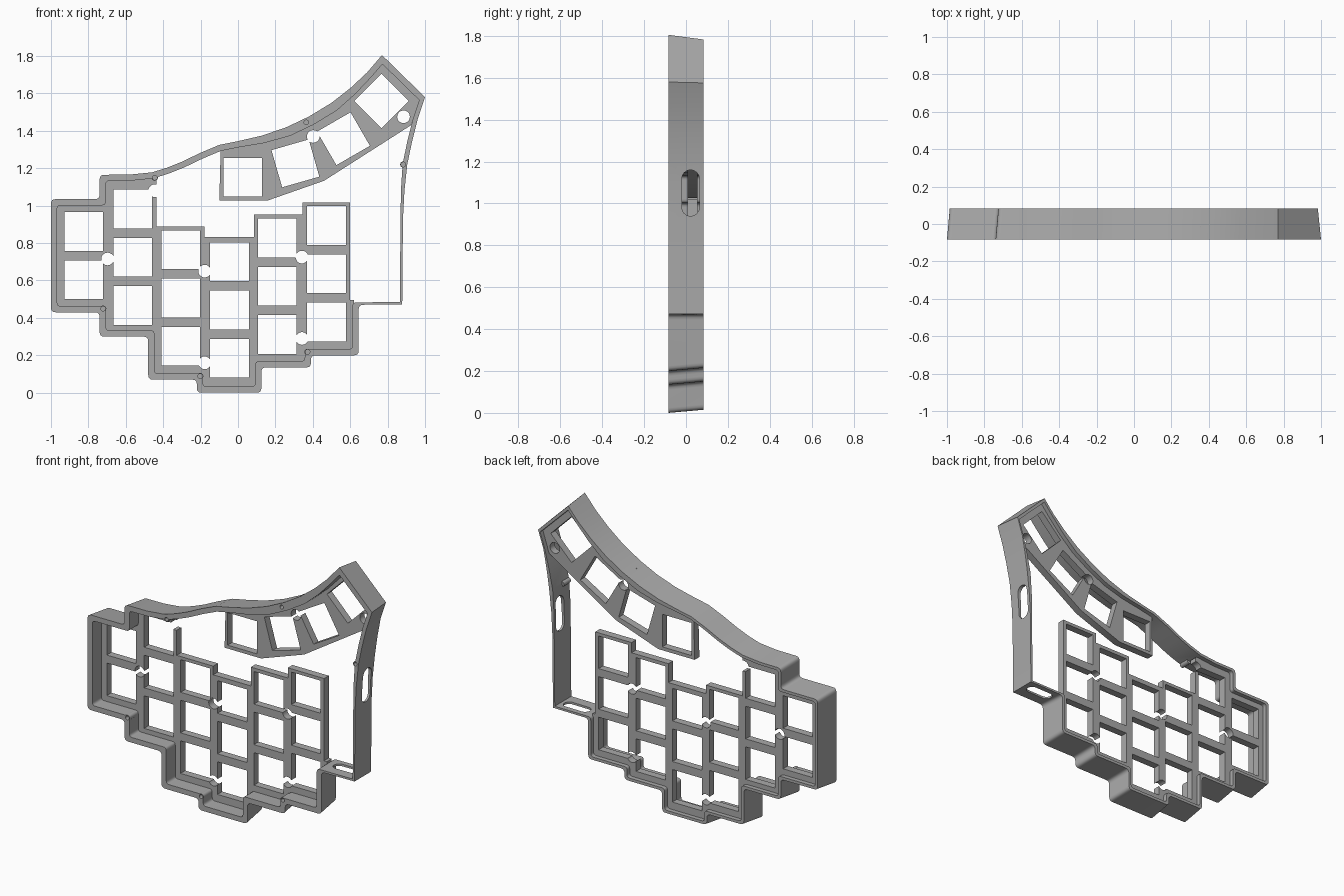
import bpy, bmesh, math
from mathutils import Vector, Matrix

if "Cube" in bpy.data.objects:
    bpy.data.objects.remove(bpy.data.objects["Cube"])

FRONT, BACK = -0.083, 0.083              # depths of the two rims
PLATE_FRONT, PLATE_BACK = 0.008, 0.055   # the key plates sit between them

grey = bpy.data.materials.new("mid_grey")
grey.use_nodes = True
colour = (0.4, 0.4, 0.4, 1)
grey.diffuse_color = colour
grey.node_tree.nodes["Principled BSDF"].inputs["Base Color"].default_value = colour


def finish(bm, name):
    bmesh.ops.recalc_face_normals(bm, faces=bm.faces)
    mesh = bpy.data.meshes.new(name)
    bm.to_mesh(mesh)
    bm.free()
    mesh.materials.append(grey)
    obj = bpy.data.objects.new(name, mesh)
    bpy.context.collection.objects.link(obj)
    return obj


def add_prism(bm, points, y0, y1):
    a = [bm.verts.new((x, y0, z)) for x, z in points]
    b = [bm.verts.new((x, y1, z)) for x, z in points]
    bm.faces.new(a)
    bm.faces.new(b[::-1])
    for i in range(len(a)):
        j = (i + 1) % len(a)
        bm.faces.new((a[i], b[i], b[j], a[j]))


def prisms(name, outlines, y0, y1):
    bm = bmesh.new()
    for points in outlines:
        add_prism(bm, points, y0, y1)
    return finish(bm, name)


def cut(obj, cutter):
    cutter.hide_render = True
    mod = obj.modifiers.new("cut", "BOOLEAN")
    mod.operation, mod.solver, mod.object = "DIFFERENCE", "EXACT", cutter
    bpy.context.view_layer.objects.active = obj
    bpy.ops.object.modifier_apply(modifier=mod.name)


def circle(cx, cz, r, n=20):
    return [(cx + r * math.cos(math.tau * i / n), cz + r * math.sin(math.tau * i / n)) for i in range(n)]


def square(cx, cz, degrees, half=0.1035):
    turn = math.radians(degrees)
    return [(cx + half * math.sqrt(2) * math.cos(turn + math.pi * (k + 0.5) / 2),
             cz + half * math.sqrt(2) * math.sin(turn + math.pi * (k + 0.5) / 2)) for k in range(4)]


def inset(points, widths):
    """Move every edge of a counter-clockwise outline inwards by its own width."""
    result = []
    for i, p in enumerate(points):
        p, a, b = Vector(p), Vector(points[i - 1]), Vector(points[(i + 1) % len(points)])
        d0, d1 = (p - a).normalized(), (b - p).normalized()
        w0, w1 = widths[i - 1], widths[i]
        turn = d0.x * d1.y - d0.y * d1.x
        if abs(turn) < 0.3:
            d = (d0 + d1).normalized()
            q = p + Vector((-d.y, d.x)) * (w0 + w1) / 2
        else:
            q = p + (d1 * w0 - d0 * w1) / turn
        result.append((q.x, q.y))
    return result


def rounded(points, keep, r=0.025):
    """Round the right-angled corners, leaving the listed ones sharp."""
    out = []
    for i, p in enumerate(points):
        p, a, b = Vector(p), Vector(points[i - 1]), Vector(points[(i + 1) % len(points)])
        if i in keep or (p - a).angle(b - p) < 0.8:
            out.append(tuple(p))
            continue
        s, e = p + (a - p).normalized() * r, p + (b - p).normalized() * r
        for k in range(5):
            t = k / 4
            out.append(tuple(s * (1 - t) ** 2 + p * 2 * t * (1 - t) + e * t * t))
    return out


# Case outline, counter-clockwise from the lower left
steps = [(-1, .43), (-.74, .43), (-.74, .3), (-.48, .3), (-.48, .07), (-.22, .07), (-.22, 0),
         (.125, 0), (.125, .135), (.39, .135), (.39, .2), (.645, .2), (.645, .47)]
side = [(.878, .472), (.882, .93), (.89, 1.08), (.905, 1.22), (.93, 1.34), (.96, 1.46), (1, 1.58)]
crest = [(.77, 1.805), (.69, 1.712), (.6, 1.628), (.5, 1.55), (.38, 1.477), (.26, 1.42), (.13, 1.375),
         (0, 1.345), (-.1, 1.325), (-.2, 1.283), (-.3, 1.235), (-.38, 1.203), (-.46, 1.178), (-.58, 1.166)]
shoulder = [(-.74, 1.165), (-.74, 1.035), (-1, 1.035)]
outline = steps + side + crest + shoulder
n_steps = len(steps)
corner = n_steps + len(side) - 1
sharp = (n_steps, corner, corner + 1)

# Outer wall: sloping sides, thin and upright beside the open bay, thick along the crest
thickness = [0.033] * len(outline)
draft = [0.015] * len(outline)
for i in range(n_steps - 1, corner):
    low = outline[i][1] < 1.3
    thickness[i] = 0.013 if outline[i][1] < 1.05 else 0.025
    draft[i] = 0 if low else 0.015
for i in range(corner + 3, corner + 7):
    thickness[i] = 0.05
outer = rounded(outline, sharp)
outer_back = rounded(inset(outline, draft), sharp)
inner = rounded(inset(outline, thickness), sharp, 0.02)
bm = bmesh.new()
loops = [[bm.verts.new((x, y, z)) for x, z in pts]
         for pts, y in ((outer, FRONT), (outer_back, BACK), (inner, BACK), (inner, FRONT))]
for k in range(4):
    a, b = loops[k], loops[(k + 1) % 4]
    for i in range(len(a)):
        j = (i + 1) % len(a)
        bm.faces.new((a[i], a[j], b[j], b[i]))
wall = finish(bm, "outer_wall")

# Key plates reach into the wall
edge = inset(outline, [0.025] * len(outline))
column_tops = [(.6, .495), (.6, 1.018), (.345, 1.018), (.345, .953), (.085, .953), (.085, .833),
               (-.18, .833), (-.18, .888), (-.437, .888), (-.437, 1.14)]
grid_plate = prisms("finger_key_plate", [edge[:n_steps] + column_tops + edge[corner + len(crest) - 1:]],
                    PLATE_FRONT, PLATE_BACK)
thumb_lower = [(-.1, 1.027), (.157, 1.027), (.46, 1.133), (.925, 1.43)]
thumb_plate = prisms("thumb_key_plate", [thumb_lower + edge[corner:corner + 10]], PLATE_FRONT, PLATE_BACK)

# Square key openings
columns = [(-.825, .862, 2), (-.562, .982, 3), (-.306, .764, 3), (-.046, .7, 3), (.21, .827, 3), (.473, .894, 3)]
thumbs = [(.025, 1.152, 0), (.307, 1.226, 16), (.564, 1.358, 30), (.767, 1.56, 45)]
openings = [square(x, top - r * 0.258, 0) for x, top, rows in columns for r in range(rows)]
openings += [square(*thumb) for thumb in thumbs]
key_cutter = prisms("key_cutter", openings, -0.1, 0.2)

# Round openings between the keys
rounds = [(-.697, .715), (-.178, .65), (.342, .725), (-.178, .16), (.342, .29),
          (.402, 1.37), (.885, 1.475), (-.445, 1.08)]
round_cutter = prisms("round_cutter", [circle(x, z, 0.034) for x, z in rounds], -0.1, 0.2)
for plate in (grid_plate, thumb_plate):
    cut(plate, key_cutter)
    cut(plate, round_cutter)

# Screw posts with blind holes in the front rim
screws = [(-.445, 1.15), (.365, 1.445), (.884, 1.22), (-.721, .449), (-.202, .088), (.372, .218)]
posts = prisms("screw_posts", [circle(x, z, 0.017) for x, z in screws], FRONT + 0.0005, FRONT + 0.07)
screw_cutter = prisms("screw_cutter", [circle(x, z, 0.0125, 14) for x, z in screws], FRONT - 0.05, FRONT + 0.06)
cut(wall, screw_cutter)
cut(posts, screw_cutter)


# Long rounded slots through the thin walls
def slot(name, half_length, radius, depth, place):
    pts = []
    for k in range(20):
        a = math.pi * (k + 0.5) / 10
        shift = math.copysign(half_length - radius, math.sin(a))
        pts.append((radius * math.cos(a), radius * math.sin(a) + shift))
    obj = prisms(name, [pts], -depth, depth)
    obj.data.transform(place)
    return obj


upright = Matrix.Rotation(math.pi / 2, 4, "Z")
flat = Matrix(((0, 0, 1), (1, 0, 0), (0, 1, 0))).to_4x4()
side_slot = slot("side_slot_cutter", 0.11, 0.042, 0.06, Matrix.Translation((.88, .022, 1.05)) @ upright)
shelf_slot = slot("shelf_slot_cutter", 0.09, 0.035, 0.04, Matrix.Translation((.755, .015, .475)) @ flat)
cut(wall, side_slot)
cut(wall, shelf_slot)

for cutter in (key_cutter, round_cutter, screw_cutter, side_slot, shelf_slot):
    bpy.data.objects.remove(cutter)

# Smooth curves, crisp edges
for obj in (wall, grid_plate, thumb_plate, posts):
    bpy.ops.object.select_all(action="DESELECT")
    obj.select_set(True)
    bpy.context.view_layer.objects.active = obj
    bpy.ops.object.shade_smooth_by_angle(angle=math.radians(30))
